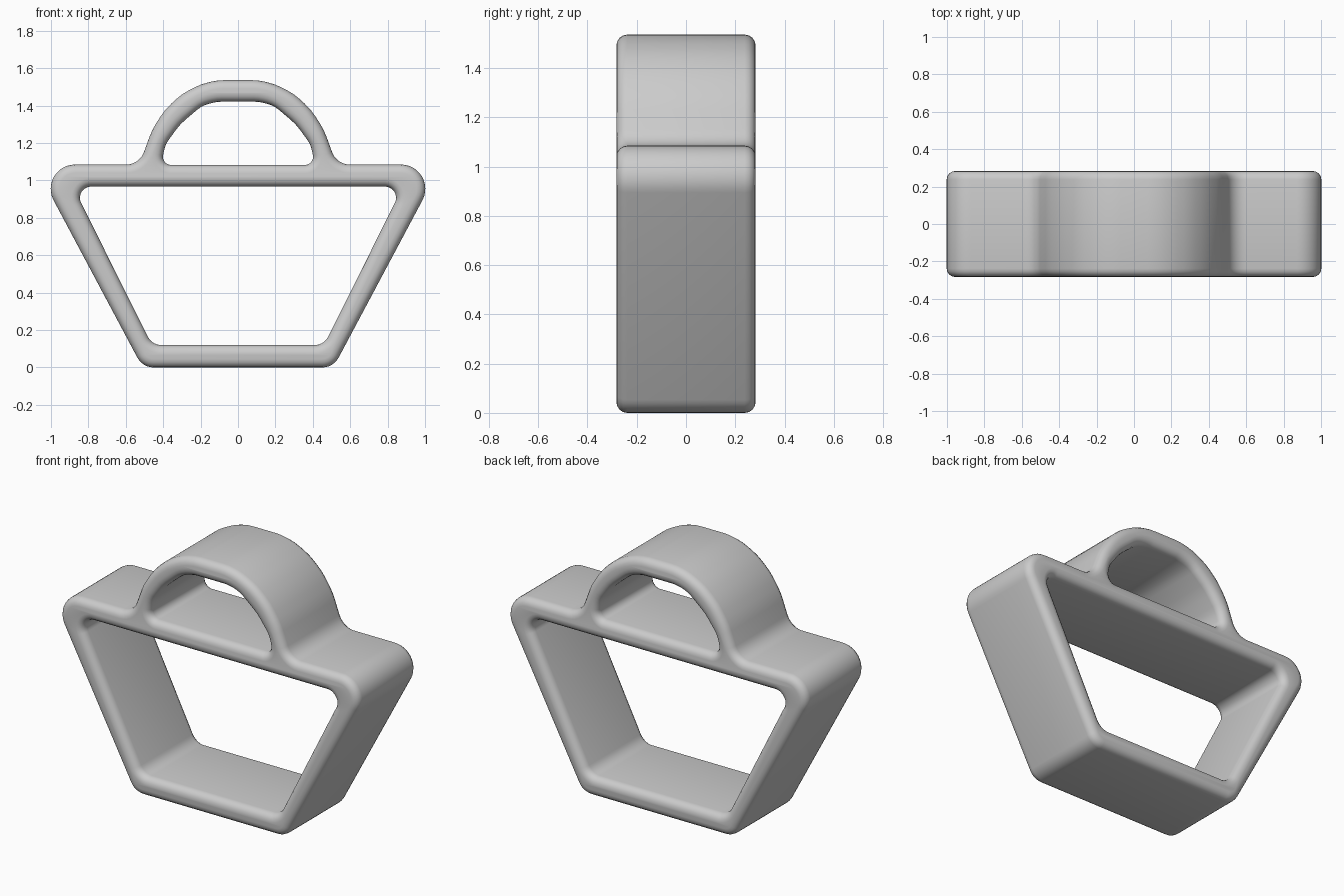
import bpy, bmesh, math
from mathutils import Vector, Matrix

HALF_DEPTH = 0.283
EDGE = 0.045

cube = bpy.data.objects.get("Cube")
if cube:
    bpy.data.objects.remove(cube, do_unlink=True)

grey = bpy.data.materials.new("plain_grey")
grey.use_nodes = True
colour = (0.6, 0.6, 0.6, 1)
grey.diffuse_color = colour
bsdf = next(n for n in grey.node_tree.nodes if n.type == 'BSDF_PRINCIPLED')
bsdf.inputs["Base Color"].default_value = colour
bsdf.inputs["Roughness"].default_value = 0.6


def rounded_loop(half, steps=6):
    """Mirror a left half of (x, z, radius) corners and round every corner."""
    corners = half + [(-x, z, r) for x, z, r in reversed(half)]
    pts = []
    for i, (x, z, r) in enumerate(corners):
        p = Vector((x, z))
        a = Vector(corners[i - 1][:2]) - p
        b = Vector(corners[(i + 1) % len(corners)][:2]) - p
        half_angle = a.angle(b) / 2
        cut = min(r / math.tan(half_angle), 0.48 * min(a.length, b.length))
        r = cut * math.tan(half_angle)
        a.normalize()
        b.normalize()
        centre = p + (a + b).normalized() * (r / math.sin(half_angle))
        start, end = p + a * cut - centre, p + b * cut - centre
        sweep = start.angle_signed(end)
        n = max(2, round(steps * abs(sweep)))
        for k in range(n + 1):
            # angle_signed is clockwise, so turn by the negative
            pts.append(centre + Matrix.Rotation(-sweep * k / n, 2) @ start)
    return pts


# Left halves of the loops, from the bottom middle round to the top middle
outline = [(-0.51, 0.0, 0.10), (-1.088, 1.085, 0.13), (-0.527, 1.085, 0.10),
           (-0.46, 1.27, 0.35), (-0.39, 1.38, 0.35), (-0.30, 1.462, 0.3),
           (-0.2, 1.514, 0.3), (-0.11, 1.536, 0.3)]
basket_opening = [(-0.46, 0.12, 0.08), (-0.882, 0.967, 0.06)]
handle_opening = [(-0.41, 1.083, 0.06), (-0.39, 1.19, 0.15),
                  (-0.31, 1.30, 0.3), (-0.19, 1.402, 0.2), (-0.11, 1.421, 0.2)]

# Flat profile with two openings, given depth and a rounded edge
curve = bpy.data.curves.new("basket_profile", 'CURVE')
curve.dimensions = '2D'
curve.fill_mode = 'BOTH'
curve.extrude = HALF_DEPTH - EDGE
curve.bevel_depth = EDGE
curve.bevel_resolution = 3
curve.offset = -EDGE
for half in (outline, basket_opening, handle_opening):
    pts = rounded_loop(half)
    spline = curve.splines.new('POLY')
    spline.points.add(len(pts) - 1)
    for sp, p in zip(spline.points, pts):
        sp.co = (p.x, p.y, 0, 1)
    spline.use_cyclic_u = True

profile = bpy.data.objects.new("basket_profile", curve)
bpy.context.scene.collection.objects.link(profile)
bpy.context.view_layer.update()
evaluated = profile.evaluated_get(bpy.context.evaluated_depsgraph_get())
mesh = bpy.data.meshes.new_from_object(evaluated)
bpy.data.objects.remove(profile, do_unlink=True)

# Stand the solid upright and weld its faces together
bm = bmesh.new()
bm.from_mesh(mesh)
bmesh.ops.rotate(bm, verts=bm.verts, cent=(0, 0, 0),
                 matrix=Matrix.Rotation(math.pi / 2, 3, 'X'))
bmesh.ops.remove_doubles(bm, verts=bm.verts, dist=0.0005)
bmesh.ops.recalc_face_normals(bm, faces=bm.faces)
bm.to_mesh(mesh)
bm.free()
mesh.materials.clear()
mesh.materials.append(grey)

basket = bpy.data.objects.new("basket_frame_with_handle", mesh)
bpy.context.scene.collection.objects.link(basket)
bpy.ops.object.select_all(action='DESELECT')
basket.select_set(True)
bpy.context.view_layer.objects.active = basket
bpy.ops.object.shade_smooth_by_angle(angle=math.radians(50))
